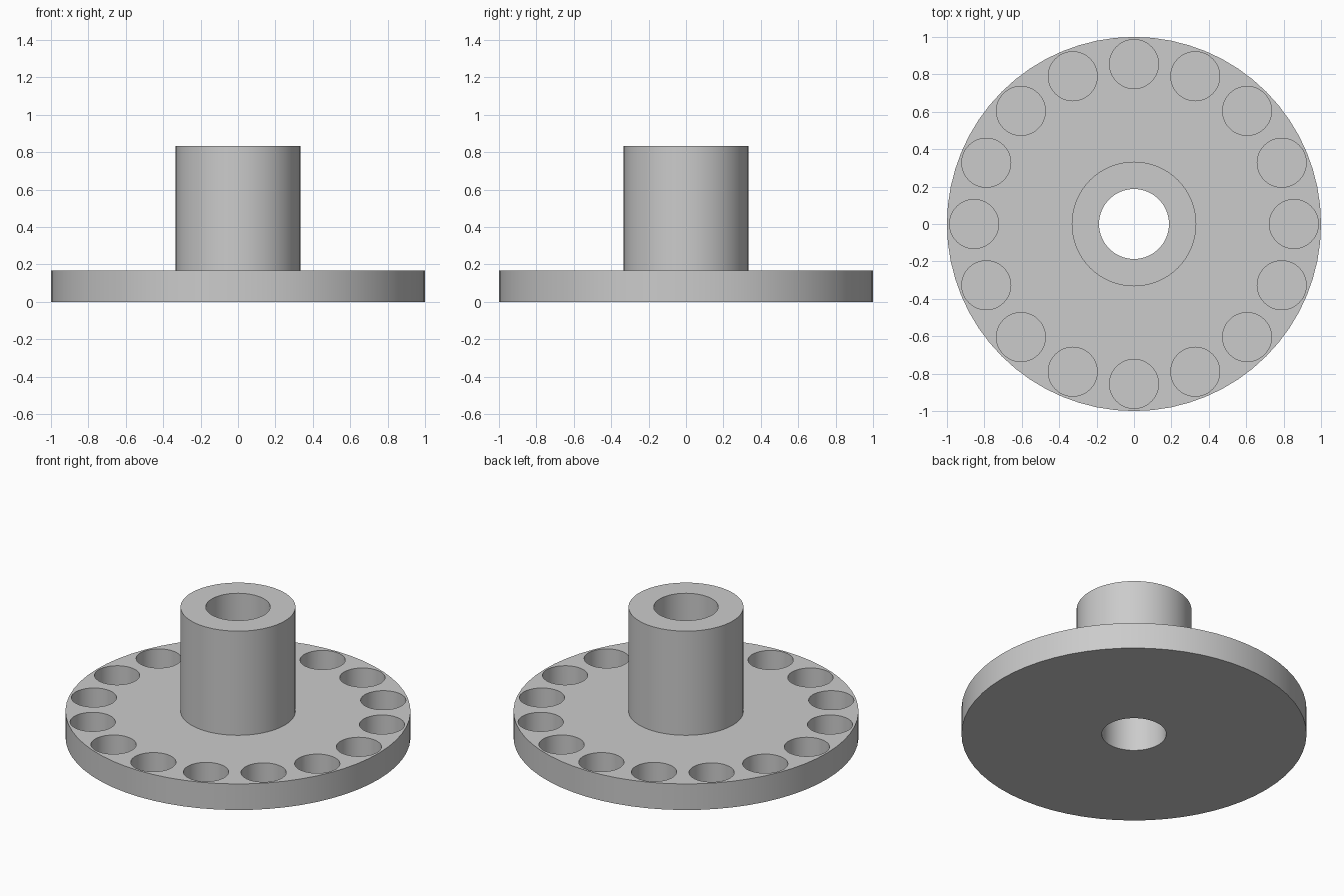
import bpy, bmesh, math
from mathutils import Matrix

if "Cube" in bpy.data.objects:
    bpy.data.objects.remove(bpy.data.objects["Cube"], do_unlink=True)

FLANGE_R, HUB_R, BORE_R = 1.0, 0.333, 0.187
FLANGE_H, TOTAL_H = 0.167, 0.833
POCKET_R, POCKET_RING, POCKET_DEPTH, POCKETS = 0.131, 0.855, 0.133, 16
SEGMENTS = 64

grey = bpy.data.materials.new("grey_metal")
grey.use_nodes = True
colour = (0.6, 0.6, 0.6, 1)
grey.diffuse_color = colour
grey.node_tree.nodes["Principled BSDF"].inputs["Base Color"].default_value = colour


def make_object(name, bm):
    bmesh.ops.recalc_face_normals(bm, faces=bm.faces)
    mesh = bpy.data.meshes.new(name)
    bm.to_mesh(mesh)
    bm.free()
    mesh.materials.append(grey)
    obj = bpy.data.objects.new(name, mesh)
    bpy.context.collection.objects.link(obj)
    return obj


# Flange, hub and bore turned from one closed profile
bm = bmesh.new()
profile = [(BORE_R, 0), (FLANGE_R, 0), (FLANGE_R, FLANGE_H),
           (HUB_R, FLANGE_H), (HUB_R, TOTAL_H), (BORE_R, TOTAL_H)]
verts = [bm.verts.new((r, 0, z)) for r, z in profile]
edges = [bm.edges.new((verts[i - 1], verts[i])) for i in range(len(verts))]
bmesh.ops.spin(bm, geom=verts + edges, axis=(0, 0, 1), cent=(0, 0, 0),
               angle=math.tau, steps=SEGMENTS, use_merge=True)
bmesh.ops.remove_doubles(bm, verts=bm.verts, dist=0.0001)
body = make_object("flanged_hub", bm)

# Ring of blind round pockets in the flange top
bm = bmesh.new()
height = POCKET_DEPTH + 0.1
centre_z = FLANGE_H - POCKET_DEPTH + height / 2
for i in range(POCKETS):
    place = (Matrix.Rotation(math.tau * i / POCKETS, 4, "Z")
             @ Matrix.Translation((POCKET_RING, 0, centre_z)))
    bmesh.ops.create_cone(bm, cap_ends=True, segments=48, radius1=POCKET_R,
                          radius2=POCKET_R, depth=height, matrix=place)
cutter = make_object("pocket_cutter", bm)
cutter.hide_render = True

cut = body.modifiers.new("pockets", "BOOLEAN")
cut.operation = "DIFFERENCE"
cut.solver = "EXACT"
cut.object = cutter
bpy.ops.object.select_all(action="DESELECT")
body.select_set(True)
bpy.context.view_layer.objects.active = body
bpy.ops.object.modifier_apply(modifier=cut.name)
bpy.data.objects.remove(cutter, do_unlink=True)

# Smooth round walls with crisp rims
bpy.ops.object.shade_smooth_by_angle(angle=math.radians(30))
